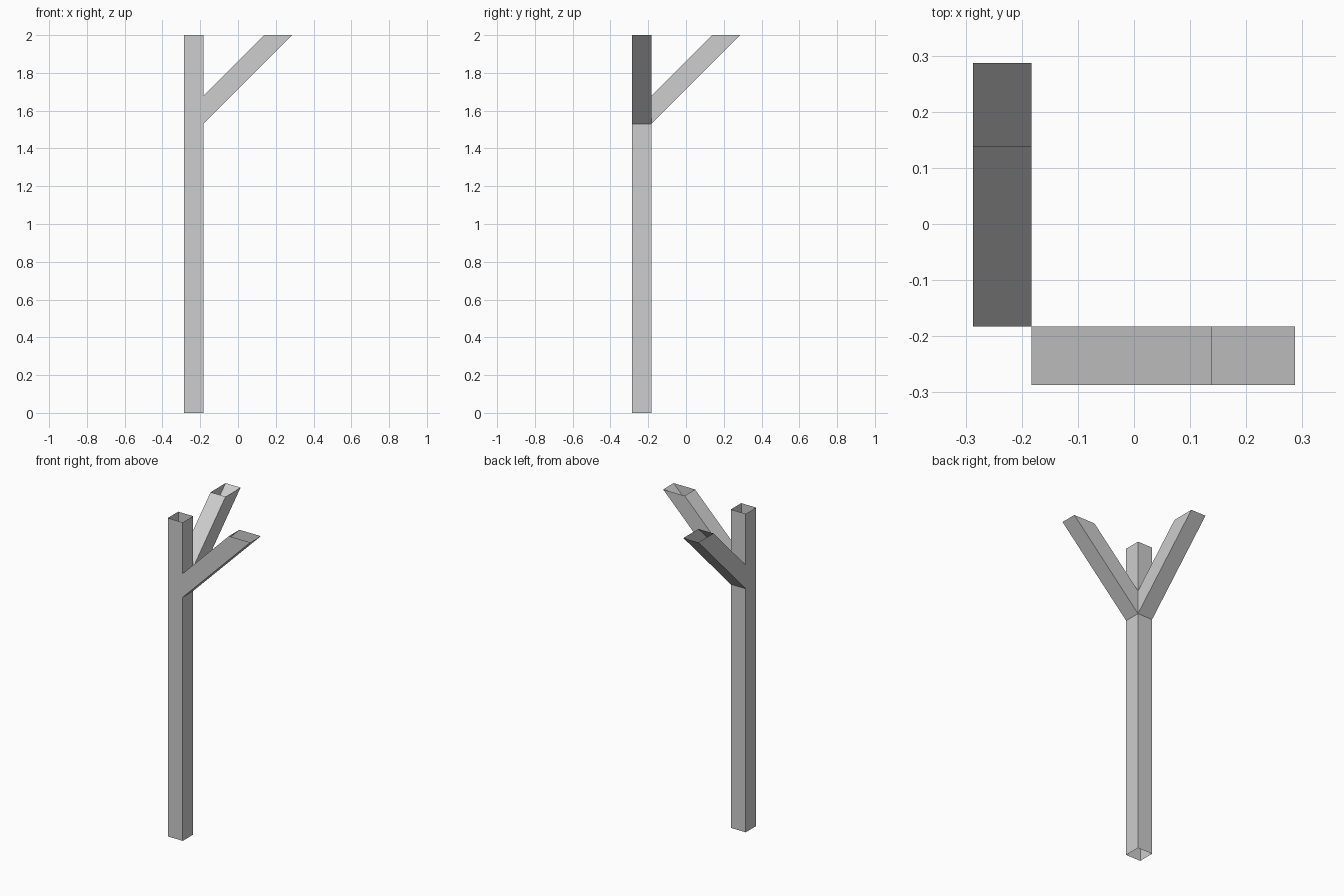
import bpy, bmesh
from mathutils import Vector

cube = bpy.data.objects.get("Cube")
if cube:
    bpy.data.objects.remove(cube)

OUT, IN = -0.287, -0.183          # outer and inner sides of the post
TOP, LOW, HIGH = 2.0, 1.53, 1.679  # post top, brace underside and brace top at the post

grey = bpy.data.materials.new("plain grey")
grey.use_nodes = True
grey.diffuse_color = (0.61, 0.61, 0.61, 1)
grey.node_tree.nodes["Principled BSDF"].inputs["Base Color"].default_value = (0.61, 0.61, 0.61, 1)


def tube(name, rings, keep=lambda centre: True):
    """Open-ended tube through rings of four corners; keep() leaves out openings."""
    bm = bmesh.new()
    loops = [[bm.verts.new(p) for p in ring] for ring in rings]
    for lower, upper in zip(loops, loops[1:]):
        for i in range(4):
            j = (i + 1) % 4
            bm.faces.new((lower[i], lower[j], upper[j], upper[i]))
    bmesh.ops.delete(bm, geom=[f for f in bm.faces if not keep(f.calc_center_median())],
                     context="FACES_ONLY")
    mesh = bpy.data.meshes.new(name)
    bm.to_mesh(mesh)
    bm.free()
    mesh.materials.append(grey)
    obj = bpy.data.objects.new(name, mesh)
    bpy.context.scene.collection.objects.link(obj)


# Hollow square post, open towards both braces
def post_wall(c):
    return not (LOW < c.z < HIGH and max(c.x, c.y) > IN - 0.01)


tube("post", [[(OUT, OUT, z), (IN, OUT, z), (IN, IN, z), (OUT, IN, z)]
              for z in (0, LOW, HIGH, TOP)], post_wall)

# Hollow diagonal braces rising at 45 degrees, cut level at the top
start = [Vector((IN, y, z)) for y, z in ((OUT, LOW), (IN, LOW), (IN, HIGH), (OUT, HIGH))]
end = [p + Vector((1, 0, 1)) * (TOP - p.z) for p in start]
tube("left_brace", [start, end])
# The rear brace swaps x and y; the ring is reversed to keep faces outward
tube("rear_brace", [[p.yxz for p in reversed(ring)] for ring in (start, end)])
